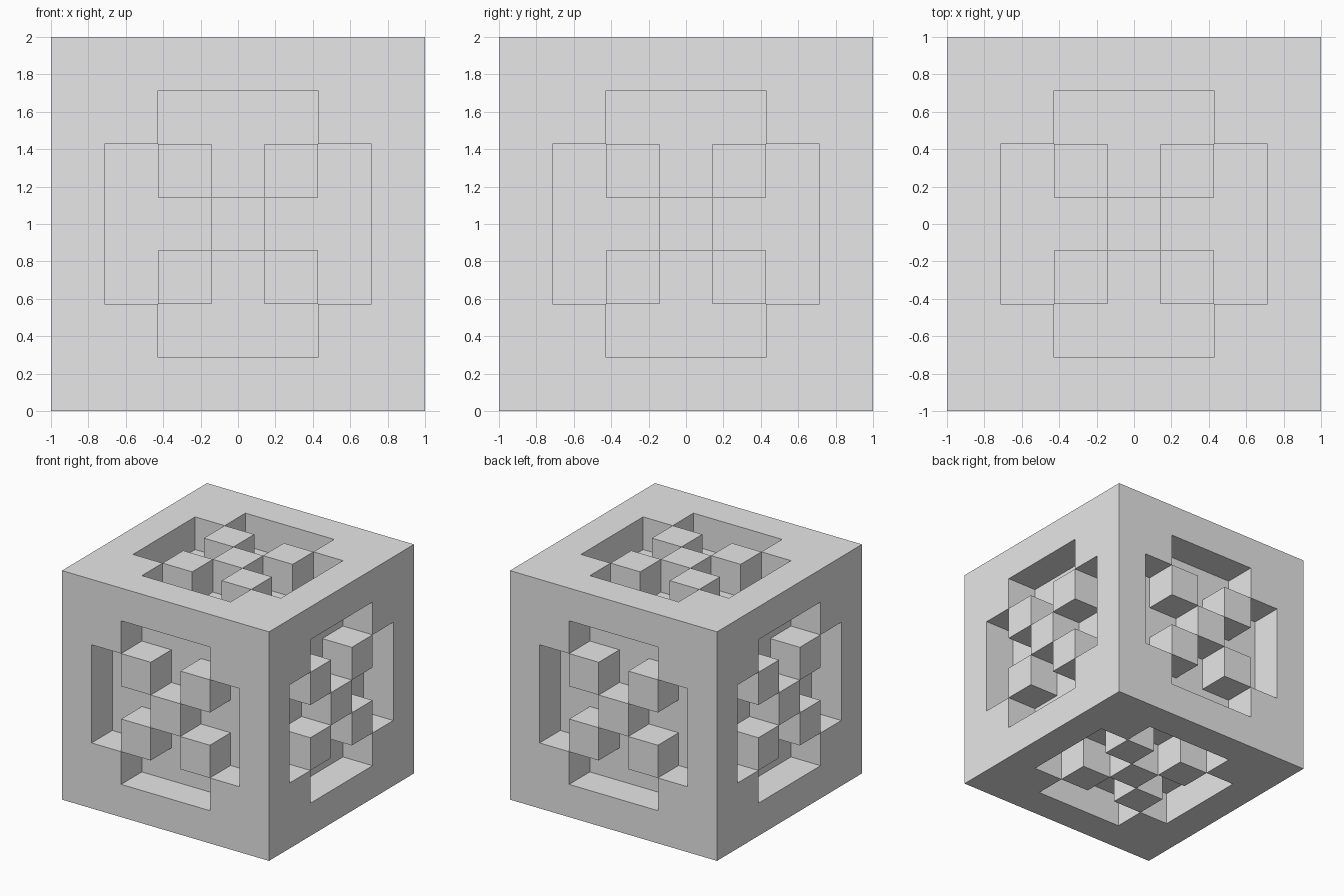
import bpy
import bmesh
from math import pi
from mathutils import Matrix, Vector

default = bpy.data.objects.get("Cube")
if default:
    bpy.data.objects.remove(default, do_unlink=True)

CELLS = 7
UNIT = 2 / CELLS

# Plain grey material
grey = bpy.data.materials.new("light_grey")
grey.use_nodes = True
colour = (0.8, 0.8, 0.8, 1)
grey.diffuse_color = colour
grey.node_tree.nodes["Principled BSDF"].inputs["Base Color"].default_value = colour


def is_pocket(face):
    """Cells inside the border are sunk, except those on the two diagonals."""
    centre = face.calc_center_median()
    a, b = (abs(round(v / UNIT)) for v in centre.xy)
    return max(a, b) <= 2 and a != b


# One carved panel: a grid of cells with the pockets pushed in by one cell
bm = bmesh.new()
bmesh.ops.create_grid(bm, x_segments=CELLS, y_segments=CELLS, size=1,
                      matrix=Matrix.Translation((0, 0, 1)))
pockets = [f for f in bm.faces if is_pocket(f)]
result = bmesh.ops.extrude_face_region(bm, geom=pockets)
sunk = [g for g in result["geom"] if isinstance(g, bmesh.types.BMVert)]
bmesh.ops.translate(bm, verts=sunk, vec=Vector((0, 0, -UNIT)))
leftover = [f for f in pockets if f.is_valid]
if leftover:
    bmesh.ops.delete(bm, geom=leftover, context="FACES")

# The same panel turned onto the other five sides
panel = bm.verts[:] + bm.edges[:] + bm.faces[:]
turns = [Matrix.Rotation(k * pi / 2, 3, "X") for k in (1, 2, 3)]
turns += [Matrix.Rotation(k * pi / 2, 3, "Y") for k in (1, 3)]
for turn in turns:
    copy = bmesh.ops.duplicate(bm, geom=panel)["geom"]
    verts = [g for g in copy if isinstance(g, bmesh.types.BMVert)]
    bmesh.ops.rotate(bm, verts=verts, cent=Vector(), matrix=turn)

bmesh.ops.remove_doubles(bm, verts=bm.verts[:], dist=0.001)
bmesh.ops.translate(bm, verts=bm.verts[:], vec=Vector((0, 0, 1)))

# Finished block standing on the ground
mesh = bpy.data.meshes.new("carved_cube")
bm.to_mesh(mesh)
bm.free()
mesh.materials.append(grey)
block = bpy.data.objects.new("carved_cube", mesh)
bpy.context.collection.objects.link(block)
